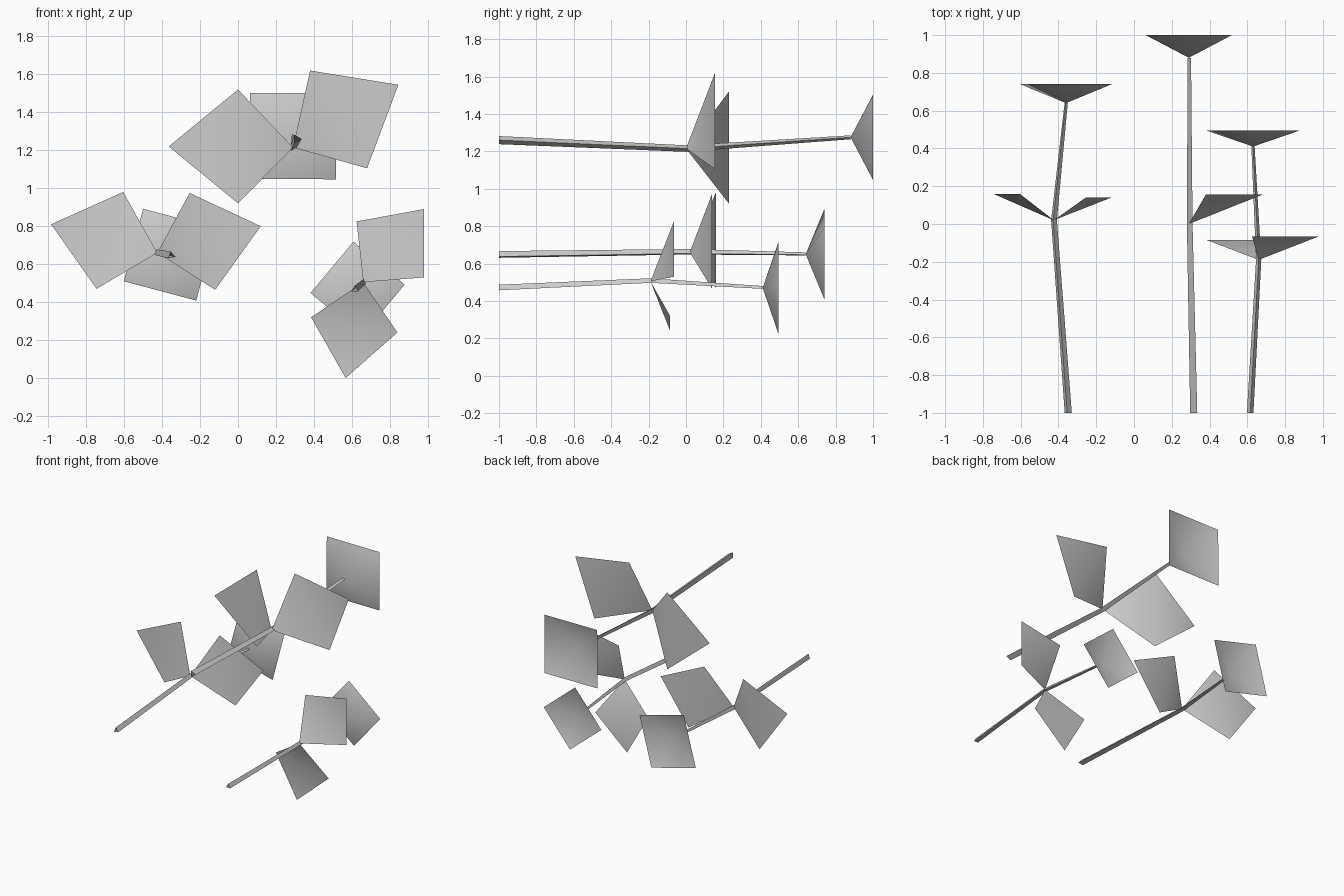
import bpy
from math import cos, sin, radians
from mathutils import Vector

cube = bpy.data.objects.get("Cube")
if cube:
    bpy.data.objects.remove(cube, do_unlink=True)

grey = bpy.data.materials.new("plain_grey")
grey.use_nodes = True
colour = (0.6, 0.6, 0.6, 1)
grey.diffuse_color = colour
grey.node_tree.nodes["Principled BSDF"].inputs["Base Color"].default_value = colour


def make_object(name, verts, faces, smooth):
    mesh = bpy.data.meshes.new(name)
    mesh.from_pydata(verts, [], faces)
    mesh.materials.append(grey)
    mesh.update()
    for poly in mesh.polygons:
        poly.use_smooth = smooth
    obj = bpy.data.objects.new(name, mesh)
    bpy.context.collection.objects.link(obj)
    return obj


def make_stem(name, path, radii, turn):
    """Tapered three-sided tube through the path, open at the ends."""
    verts, faces = [], []
    for point, r in zip(path, radii):
        for k in range(3):
            a = radians(turn + 120 * k)
            verts.append(Vector(point) + Vector((r * cos(a), 0, r * sin(a))))
    for ring in range(len(path) - 1):
        for k in range(3):
            a, b = ring * 3 + k, ring * 3 + (k + 1) % 3
            faces.append((a, a + 3, b + 3, b))
    make_object(name, verts, faces, False)


def make_leaf(name, base, depth, corners):
    """Square leaf folded across its middle, with one corner on the stem."""
    verts = [base] + [(x, depth, z) for x, z in corners]
    make_object(name, verts, [(0, 1, 3), (1, 2, 3)], True)


def make_flower(name, tip, depth, arm):
    """Open four-sided cup; arm is the offset from the centre to one corner."""
    x, y, z = tip
    dx, dz = arm
    verts = [tip]
    for _ in range(4):
        verts.append((x + dx, depth, z + dz))
        dx, dz = -dz, dx
    make_object(name, verts, [(0, k + 1, (k + 1) % 4 + 1) for k in range(4)], True)


# Tall plant
joint, tip = (0.29, 0, 1.215), (0.29, 0.88, 1.275)
make_stem("tall_stem", [(0.31, -1, 1.26), joint, tip], (0.025, 0.02, 0.012), 0)
make_leaf("tall_leaf_left", joint, 0.155,
          [(0.38, 1.62), (0.845, 1.545), (0.68, 1.105)])
make_leaf("tall_leaf_right", joint, 0.23,
          [(0, 0.92), (-0.365, 1.22), (0, 1.52)])
make_flower("tall_flower", tip, 1.0, (0.228, 0.226))

# Middle plant
joint, tip = (-0.425, 0.02, 0.66), (-0.36, 0.64, 0.65)
make_stem("middle_stem", [(-0.35, -1, 0.645), joint, tip], (0.022, 0.018, 0.01), -20)
make_leaf("middle_leaf_left", joint, 0.14,
          [(-0.255, 0.975), (0.12, 0.80), (-0.12, 0.465)])
make_leaf("middle_leaf_right", joint, 0.16,
          [(-0.745, 0.47), (-0.985, 0.81), (-0.605, 0.98)])
make_flower("middle_flower", tip, 0.74, (-0.14, 0.242))

# Low plant
joint, tip = (0.66, -0.19, 0.505), (0.63, 0.41, 0.47)
make_stem("low_stem", [(0.615, -1, 0.467), joint, tip], (0.02, 0.016, 0.01), 210)
make_leaf("low_leaf_upper", joint, -0.065,
          [(0.625, 0.825), (0.98, 0.89), (0.98, 0.53)])
make_leaf("low_leaf_lower", joint, -0.085,
          [(0.84, 0.24), (0.567, 0), (0.385, 0.32)])
make_flower("low_flower", tip, 0.495, (-0.022, 0.248))
